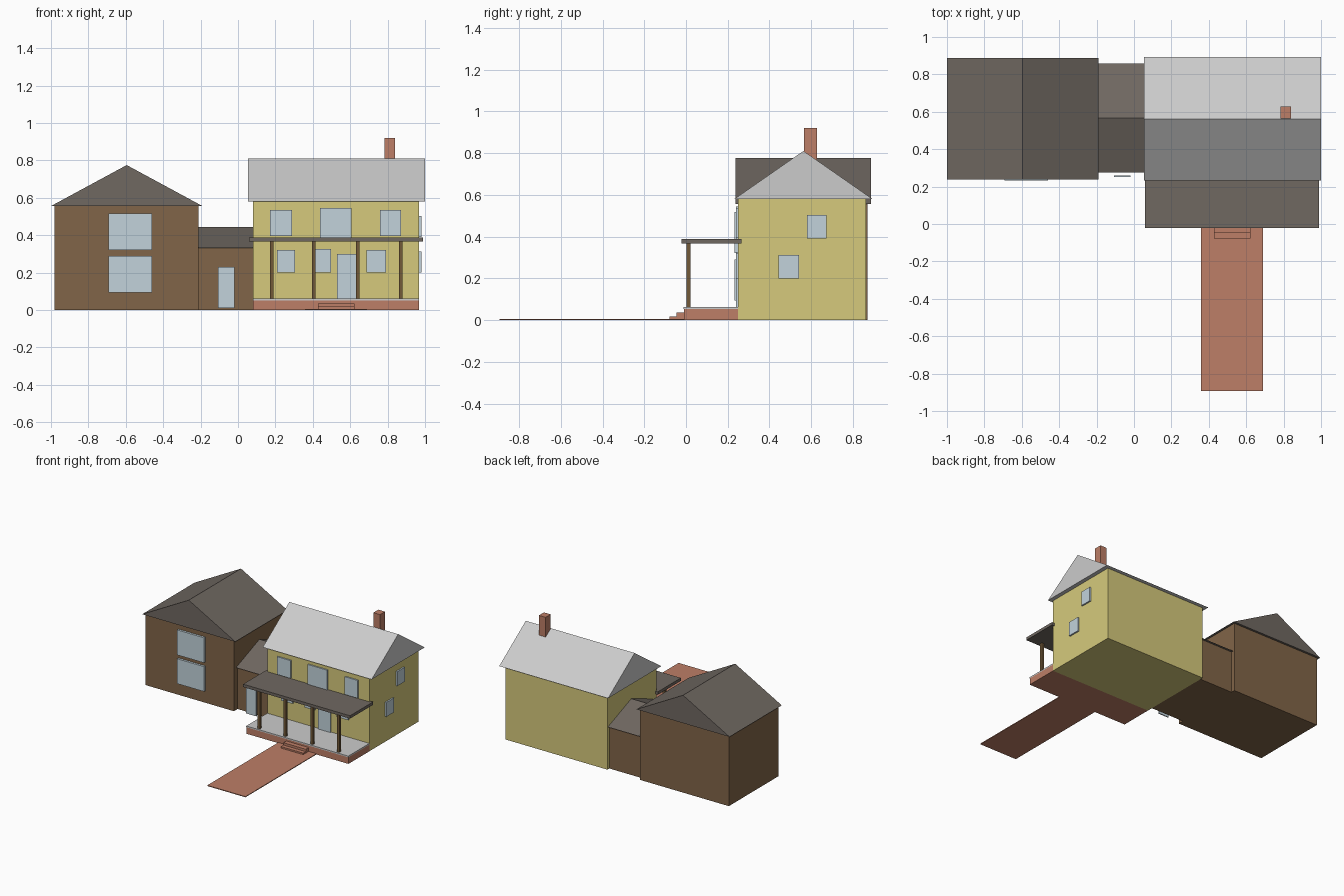
import bpy

if "Cube" in bpy.data.objects:
    bpy.data.objects.remove(bpy.data.objects["Cube"])


def material(name, r, g, b):
    m = bpy.data.materials.new(name)
    m.diffuse_color = (r, g, b, 1)
    m.use_nodes = True
    m.node_tree.nodes["Principled BSDF"].inputs["Base Color"].default_value = m.diffuse_color
    return m


YELLOW = material("yellow_siding", 0.67, 0.59, 0.20)
BROWN = material("brown_siding", 0.22, 0.13, 0.065)
BRICK = material("brick", 0.51, 0.21, 0.135)
SHINGLE = material("brown_shingle", 0.16, 0.138, 0.12)
GLASS = material("glass", 0.54, 0.65, 0.71)
WOOD = material("post_wood", 0.17, 0.10, 0.04)


def add_mesh(name, verts, faces, mat=None):
    me = bpy.data.meshes.new(name)
    me.from_pydata(verts, [], faces)
    me.update()
    ob = bpy.data.objects.new(name, me)
    bpy.context.collection.objects.link(ob)
    if mat:
        me.materials.append(mat)
    return ob


def box(name, xs, ys, zs, mat=None):
    v = [(x, y, z) for x in xs for y in ys for z in zs]
    f = [(0, 1, 3, 2), (4, 6, 7, 5), (0, 4, 5, 1),
         (2, 3, 7, 6), (0, 2, 6, 4), (1, 5, 7, 3)]
    return add_mesh(name, v, f, mat)


def gable(name, xs, ys, zs, along, mat=None):
    """Closed triangular prism with its ridge along 'x' or 'y'."""
    (x0, x1), (y0, y1), (z0, z1) = xs, ys, zs
    if along == 'x':
        ym = (y0 + y1) / 2
        v = [(x, y, z) for x in xs for y, z in ((y0, z0), (y1, z0), (ym, z1))]
    else:
        xm = (x0 + x1) / 2
        v = [(x, y, z) for y in reversed(ys) for x, z in ((x0, z0), (x1, z0), (xm, z1))]
    f = [(0, 2, 1), (3, 4, 5), (0, 1, 4, 3), (1, 2, 5, 4), (2, 0, 3, 5)]
    return add_mesh(name, v, f, mat)


# Main house
box("house_walls", (0.08, 0.968), (0.25, 0.862), (0, 0.585), YELLOW)
gable("house_roof", (0.053, 1.0), (0.232, 0.893), (0.58, 0.81), 'x')
box("chimney", (0.782, 0.84), (0.565, 0.627), (0.70, 0.92), BRICK)

# Barn wing
box("barn_walls", (-0.982, -0.21), (0.25, 0.87), (0, 0.56), BROWN)
gable("barn_roof", (-1.0, -0.19), (0.238, 0.887), (0.556, 0.775), 'y', SHINGLE)

# Connecting passage
box("passage_walls", (-0.21, 0.08), (0.295, 0.838), (0, 0.337), BROWN)
gable("passage_roof", (-0.215, 0.085), (0.275, 0.857), (0.333, 0.445), 'x', SHINGLE)
box("passage_door", (-0.107, -0.018), (0.252, 0.26), (0.01, 0.23), GLASS)

# Porch
box("porch_base", (0.08, 0.968), (-0.01, 0.25), (0, 0.052), BRICK)
box("porch_floor", (0.08, 0.968), (-0.012, 0.25), (0.052, 0.062))
box("porch_roof", (0.06, 0.99), (-0.022, 0.265), (0.366, 0.389), SHINGLE)
for i, x in enumerate((0.18, 0.405, 0.64, 0.87)):
    box(f"porch_post_{i + 1}", (x - 0.01, x + 0.01), (0.002, 0.021), (0.06, 0.37), WOOD)

# Steps and path
box("lower_step", (0.428, 0.622), (-0.078, -0.01), (0, 0.018), BRICK)
box("upper_step", (0.428, 0.622), (-0.046, -0.01), (0.018, 0.036), BRICK)
box("front_path", (0.358, 0.69), (-0.893, 0), (0, 0.006), BRICK)

# Front windows and door: x range, z range
front = [((0.17, 0.29), (0.395, 0.535)), ((0.438, 0.608), (0.388, 0.545)),
         ((0.76, 0.872), (0.395, 0.535)), ((0.208, 0.306), (0.2, 0.32)),
         ((0.412, 0.498), (0.2, 0.325)), ((0.688, 0.79), (0.2, 0.32))]
for i, (xs, zs) in enumerate(front):
    box(f"front_window_{i + 1}", xs, (0.24, 0.256), zs, GLASS)
box("front_door", (0.53, 0.636), (0.24, 0.256), (0.062, 0.3), GLASS)

# Side windows
for i, (ys, zs) in enumerate([((0.58, 0.673), (0.39, 0.503)), ((0.443, 0.541), (0.2, 0.312))]):
    box(f"side_window_{i + 1}", (0.96, 0.98), ys, zs, GLASS)

# Barn windows
for i, zs in enumerate([(0.32, 0.517), (0.094, 0.29)]):
    box(f"barn_window_{i + 1}", (-0.692, -0.46), (0.233, 0.256), zs, GLASS)
